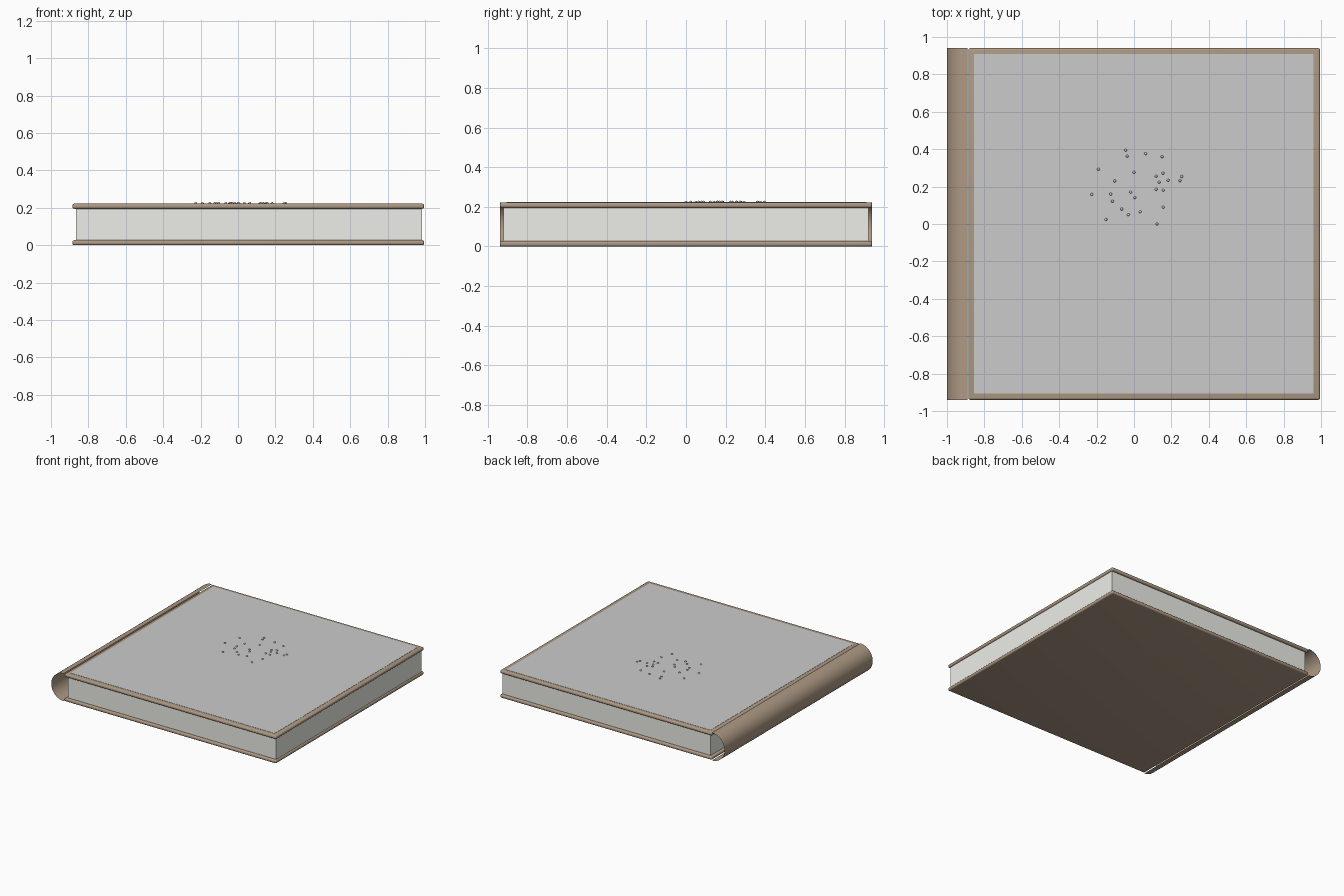
import bpy, bmesh, math

if "Cube" in bpy.data.objects:
    bpy.data.objects.remove(bpy.data.objects["Cube"])


def material(name, rgb):
    m = bpy.data.materials.new(name)
    m.diffuse_color = (*rgb, 1)
    m.use_nodes = True
    m.node_tree.nodes["Principled BSDF"].inputs["Base Color"].default_value = m.diffuse_color
    return m


leather = material("tan_leather", (0.42, 0.32, 0.23))
paper = material("paper", (0.85, 0.85, 0.81))


def finish(bm, name, mat=None, smooth=True):
    me = bpy.data.meshes.new(name)
    bm.to_mesh(me)
    bm.free()
    ob = bpy.data.objects.new(name, me)
    bpy.context.collection.objects.link(ob)
    if mat:
        me.materials.append(mat)
    if smooth:
        bpy.ops.object.select_all(action='DESELECT')
        ob.select_set(True)
        bpy.context.view_layer.objects.active = ob
        bpy.ops.object.shade_smooth_by_angle(angle=math.radians(35))
    return ob


def box(name, x, y, z, mat=None, bevel=0):
    bm = bmesh.new()
    bmesh.ops.create_cube(bm, size=1)
    for v in bm.verts:
        for i, (lo, hi) in enumerate((x, y, z)):
            v.co[i] = lo if v.co[i] < 0 else hi
    if bevel:
        bmesh.ops.bevel(bm, geom=bm.edges[:], offset=bevel, segments=4,
                        profile=0.5, affect='EDGES')
    return finish(bm, name, mat, bool(bevel))


# Covers with rounded edges
for name, z in (("back_cover", (0.0, 0.027)), ("front_cover", (0.195, 0.222))):
    box(name, (-0.886, 0.995), (-0.94, 0.94), z, leather, 0.011)

# Page block
box("pages", (-0.865, 0.985), (-0.922, 0.922), (0.024, 0.198), paper)

# Thin panel laid on the front cover
box("cover_panel", (-0.855, 0.96), (-0.905, 0.91), (0.218, 0.2235))

# Spine: open half-round shell
bm = bmesh.new()
rows = []
N = 32
for i in range(N + 1):
    a = math.pi / 2 + math.pi * i / N
    x, z = -0.889 + 0.111 * math.cos(a), 0.111 + 0.111 * math.sin(a)
    rows.append([bm.verts.new((x, y, z)) for y in (-0.94, 0.94)])
for a, b in zip(rows, rows[1:]):
    bm.faces.new((a[0], a[1], b[1], b[0]))
bmesh.ops.recalc_face_normals(bm, faces=bm.faces[:])
if sum(f.normal.x for f in bm.faces) > 0:
    bmesh.ops.reverse_faces(bm, faces=bm.faces[:])
finish(bm, "spine", leather)

# Scattered studs on the panel
studs = [(-.045, .395), (-.037, .363), (.062, .376), (.15, .36), (-.19, .293),
         (0, .276), (.155, .272), (.118, .256), (-.103, .23), (.134, .224),
         (.182, .233), (.246, .232), (.256, .254), (.118, .185), (.156, .181),
         (-.018, .17), (-.226, .158), (-.124, .16), (.005, .141), (-.115, .122),
         (.156, .09), (-.065, .08), (.033, .065), (-.03, .05), (-.15, .024),
         (.123, 0)]
bm = bmesh.new()
for x, y in studs:
    made = bmesh.ops.create_uvsphere(bm, u_segments=12, v_segments=8, radius=0.0075)
    bmesh.ops.translate(bm, verts=made["verts"], vec=(x, y, 0.2235))
finish(bm, "studs")
